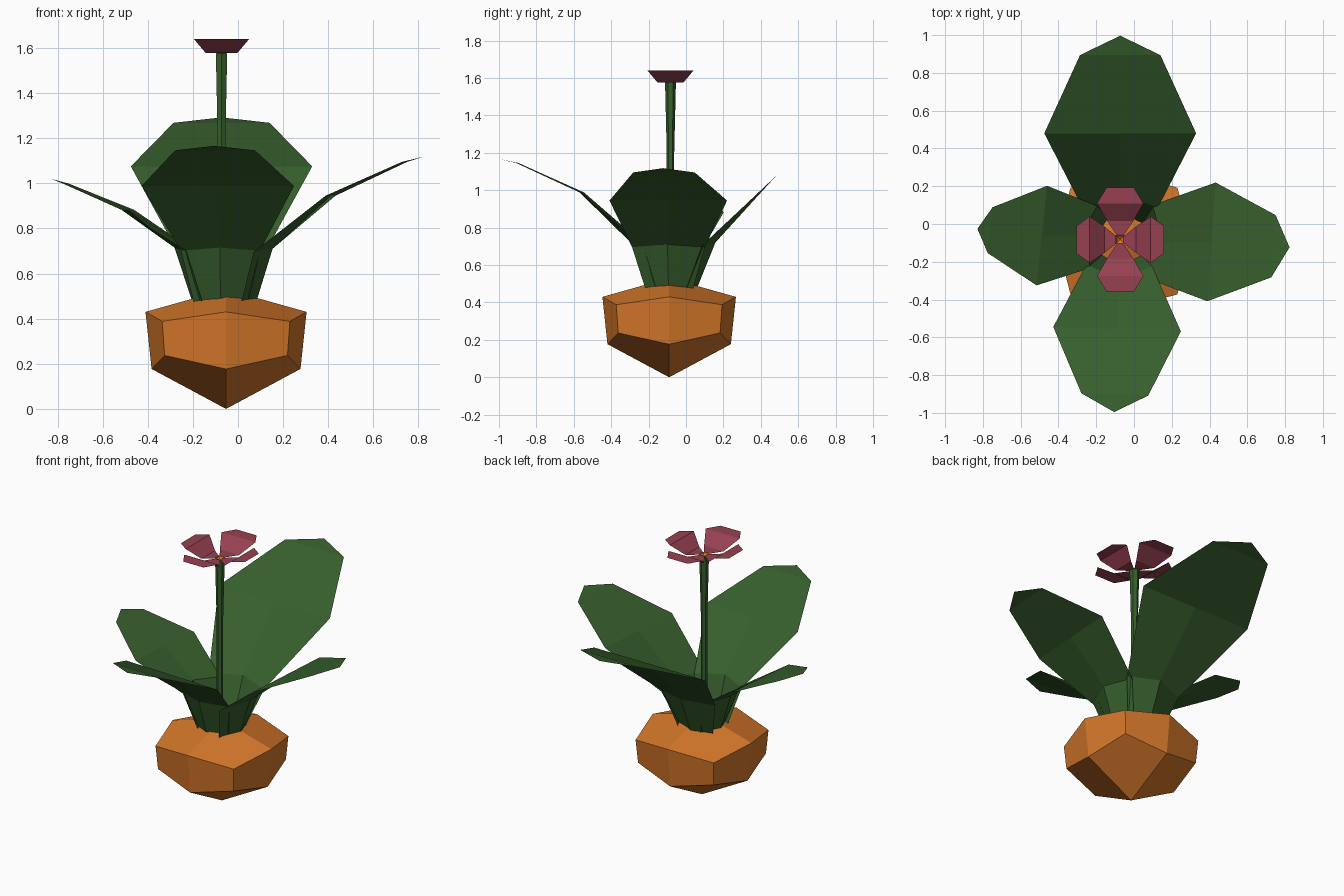
import bpy, math
from mathutils import Vector

if "Cube" in bpy.data.objects:
    bpy.data.objects.remove(bpy.data.objects["Cube"])


def material(name, rgb):
    m = bpy.data.materials.new(name)
    m.diffuse_color = (*rgb, 1)
    m.use_nodes = True
    m.node_tree.nodes["Principled BSDF"].inputs["Base Color"].default_value = m.diffuse_color
    return m


ORANGE = material("terracotta orange", (0.66, 0.185, 0.023))
GREEN = material("leaf green", (0.038, 0.112, 0.026))
PINK = material("petal pink", (0.31, 0.052, 0.083))
CX, CY = -0.073, -0.083          # plant axis


def make(name, verts, faces, mat):
    me = bpy.data.meshes.new(name)
    me.from_pydata(verts, [], faces)
    me.materials.append(mat)
    me.update()
    ob = bpy.data.objects.new(name, me)
    bpy.context.collection.objects.link(ob)
    return ob


def blade(name, angle, rows, mat, tip=None, curl=(), shift=0):
    """Thin sheet growing outwards; rows are (distance, height, half width).
    curl pulls the side edges of the first rows back towards the axis."""
    a = math.radians(angle)
    out, side = Vector((math.cos(a), math.sin(a), 0)), Vector((-math.sin(a), math.cos(a), 0))
    base = Vector((CX, CY, 0))
    verts, faces = [], []
    for i, (r, z, w) in enumerate(rows):
        back = curl[i] if i < len(curl) else 0
        off = shift if i > 1 else 0
        for s in (-1, 0, 1):
            verts.append(base + out * (r - back * abs(s)) + side * (w * s + off)
                         + Vector((0, 0, z - 0.2 * back * abs(s))))
    for i in range(len(rows) - 1):
        for j in (0, 1):
            k = i * 3 + j
            faces.append((k, k + 1, k + 4, k + 3))
    if tip:
        k = len(verts) - 3
        verts.append(base + out * tip[0] + side * shift + Vector((0, 0, tip[1])))
        faces += [(k, k + 1, k + 3), (k + 1, k + 2, k + 3)]
    return make(name, verts, faces, mat)


# Pot: rounded block, eight sides alternating straight and diagonal points
px, py = -0.053, -0.09
verts = [(px, py, 0), (px, py, 0.53)]
for i in range(8):
    a = i * math.pi / 4
    for card, diag in (((0.33, 0.177), (0.385, 0.237)), ((0.357, 0.43), (0.40, 0.388))):
        r, z = diag if i % 2 else card
        verts.append((px + r * math.cos(a), py + r * math.sin(a), z))
lo = [2 + 2 * i for i in range(8)]
hi = [3 + 2 * i for i in range(8)]
faces = [(lo[i], lo[(i + 1) % 8], hi[(i + 1) % 8], hi[i]) for i in range(8)]
for i in range(0, 8, 2):
    j, k = i + 1, (i + 2) % 8
    faces += [(0, lo[k], lo[j], lo[i]), (1, hi[i], hi[j], hi[k])]
make("pot", verts, faces, ORANGE)

# Leaves: angle, sideways shift, rows, tip
leaves = {
    "back_leaf": (90, 0, [(0.135, 0.46, 0.115), (0.24, 0.72, 0.20), (0.563, 1.075, 0.402), (0.977, 1.268, 0.213)], (1.08, 1.292)),
    "front_leaf": (268, 0, [(0.125, 0.46, 0.115), (0.207, 0.715, 0.175), (0.474, 0.988, 0.338), (0.82, 1.146, 0.177)], (0.913, 1.166)),
    "right_leaf": (-4, 0.022, [(0.15, 0.46, 0.12), (0.227, 0.71, 0.195), (0.483, 0.945, 0.315), (0.812, 1.095, 0.165)], (0.897, 1.118)),
    "left_leaf": (174, 0.022, [(0.125, 0.46, 0.11), (0.21, 0.715, 0.165), (0.415, 0.882, 0.265), (0.69, 0.998, 0.122)], (0.758, 1.02)),
}
for name, (angle, shift, rows, tip) in leaves.items():
    blade(name, angle, rows, GREEN, tip, curl=(0.06, 0.07), shift=shift)

# Stem: six sides, flaring slightly under the flower
N = 6
verts = [(CX + r * math.sin(i * math.tau / N), CY - r * math.cos(i * math.tau / N), z)
         for z, r in ((0.42, 0.020), (1.20, 0.020), (1.575, 0.029)) for i in range(N)]
faces = [(l * N + i, l * N + (i + 1) % N, (l + 1) * N + (i + 1) % N, (l + 1) * N + i)
         for l in range(2) for i in range(N)]
make("stem", verts, faces, GREEN)

# Flower petals
for name, angle, s in (("right_petal", 0, 0.84), ("back_petal", 90, 1), ("left_petal", 180, 0.84), ("front_petal", 270, 1)):
    rows = [(0.02 * s, 1.577, 0.016), (0.10 * s, 1.577, 0.07), (0.192 * s, 1.64, 0.123), (0.275 * s, 1.64, 0.073)]
    blade(name, angle, rows, PINK)

# Flower centre: small hollow at the top of the stem
w = 0.024
make("flower_centre", [(CX - w, CY - w, 1.578), (CX + w, CY - w, 1.578), (CX + w, CY + w, 1.578),
                       (CX - w, CY + w, 1.578), (CX, CY, 1.56)],
     [(0, 1, 4), (1, 2, 4), (2, 3, 4), (3, 0, 4)], ORANGE)
